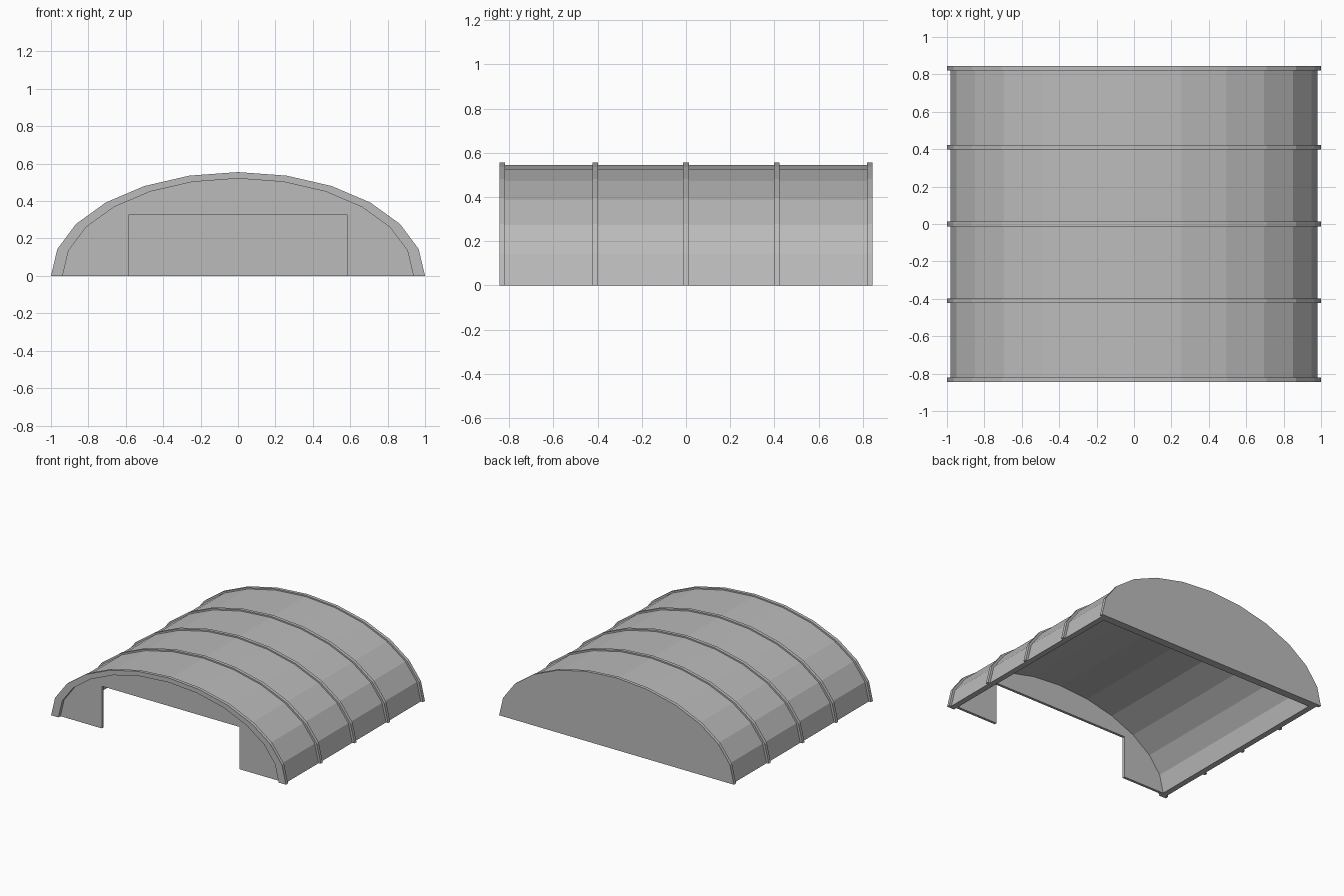
import bpy
import bmesh
from math import cos, sin, pi

cube = bpy.data.objects.get("Cube")
if cube:
    bpy.data.objects.remove(cube, do_unlink=True)

WIDTH, HEIGHT, SIDES = 1.0, 0.555, 12
HALF_DEPTH, RIB = 0.845, 0.025
SHELL, INNER = 0.982, 0.938      # fractions of the rib outline

grey = bpy.data.materials.new("hangar grey")
grey.use_nodes = True
colour = (0.5, 0.5, 0.5, 1)
grey.diffuse_color = colour
grey.node_tree.nodes["Principled BSDF"].inputs["Base Color"].default_value = colour


def arch(scale):
    """Points of the faceted half ellipse, from +x over the top to -x."""
    return [(WIDTH * scale * cos(pi * i / SIDES), HEIGHT * scale * sin(pi * i / SIDES))
            for i in range(SIDES + 1)]


def extrude_profile(name, profile, front, back):
    """Extrude a closed x-z outline along y."""
    bm = bmesh.new()
    face = bm.faces.new([bm.verts.new((x, front, z)) for x, z in profile])
    solid = bmesh.ops.extrude_face_region(bm, geom=[face])
    moved = [v for v in solid["geom"] if isinstance(v, bmesh.types.BMVert)]
    bmesh.ops.translate(bm, verts=moved, vec=(0, back - front, 0))
    bmesh.ops.recalc_face_normals(bm, faces=bm.faces)
    mesh = bpy.data.meshes.new(name)
    bm.to_mesh(mesh)
    bm.free()
    mesh.materials.append(grey)
    obj = bpy.data.objects.new(name, mesh)
    bpy.context.collection.objects.link(obj)
    return obj


def band(outer, inner):
    return arch(outer) + arch(inner)[::-1]


# Vaulted roof between the end ribs
extrude_profile("roof_shell", band(SHELL, INNER), -HALF_DEPTH + RIB, HALF_DEPTH - RIB)

# Raised hoops: three across the roof, one at the open front
for label, y in (("front", -0.41), ("middle", 0), ("rear", 0.41)):
    extrude_profile(label + "_rib", band(1, SHELL), y - RIB / 2, y + RIB / 2)
extrude_profile("entrance_rib", band(1, INNER), -HALF_DEPTH, -HALF_DEPTH + RIB)

# Solid back wall: full-size hoop face with a thicker inner panel
extrude_profile("back_wall", arch(1), HALF_DEPTH - RIB, HALF_DEPTH)
extrude_profile("back_wall_lining", arch(INNER), HALF_DEPTH - 0.06, HALF_DEPTH - RIB)

# Recessed front wall with a wide rectangular doorway
door_x, door_z = 0.585, 0.325
doorway = [(-door_x, 0), (-door_x, door_z), (door_x, door_z), (door_x, 0)]
extrude_profile("front_wall", arch(INNER) + doorway, -HALF_DEPTH + RIB, -HALF_DEPTH + 0.045)
